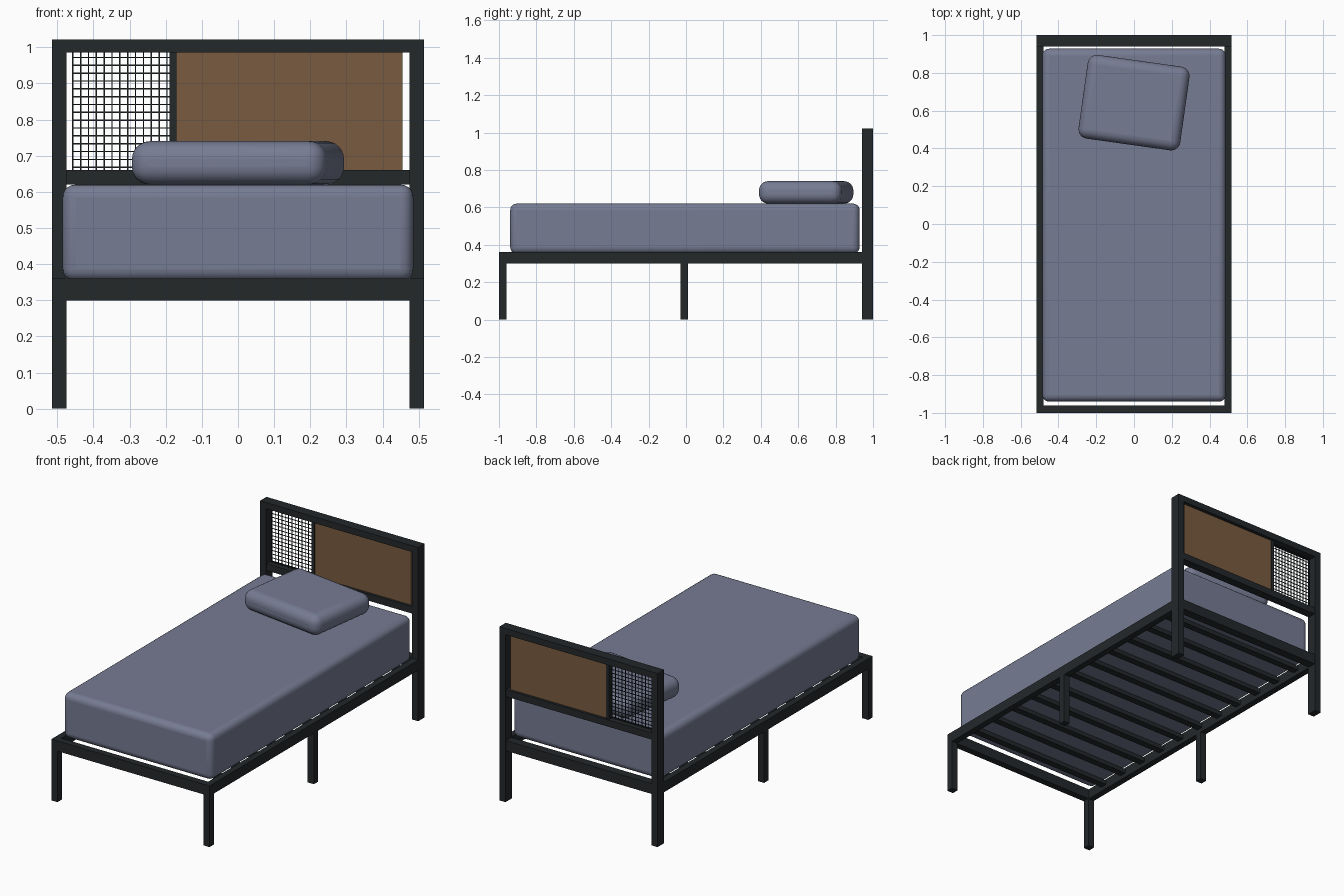
import bpy
import math

if "Cube" in bpy.data.objects:
    bpy.data.objects.remove(bpy.data.objects["Cube"])


def material(name, color):
    m = bpy.data.materials.new(name)
    m.diffuse_color = (*color, 1)
    m.use_nodes = True
    m.node_tree.nodes["Principled BSDF"].inputs["Base Color"].default_value = m.diffuse_color
    return m


METAL = material("dark_metal", (0.017, 0.021, 0.023))
WOOD = material("brown_wood", (0.19, 0.105, 0.05))
FABRIC = material("blue_grey_fabric", (0.18, 0.2, 0.29))


def box(name, x, y, z, mat, bevel=0.0, segments=1, turn=0.0):
    """Box from (min, max) ranges, optionally rounded and turned about z."""
    r = (x, y, z)
    bpy.ops.mesh.primitive_cube_add(size=1, location=[(a + b) / 2 for a, b in r])
    o = bpy.context.object
    o.name = name
    o.scale = [b - a for a, b in r]
    bpy.ops.object.transform_apply(location=False, rotation=False, scale=True)
    o.rotation_euler.z = turn
    o.data.materials.append(mat)
    if bevel:
        m = o.modifiers.new("rounding", 'BEVEL')
        m.width, m.segments = bevel, segments
        if segments > 1:
            bpy.ops.object.shade_smooth_by_angle(angle=math.radians(40))
    return o


W = 0.515   # half width of the frame
P = 0.475   # inner face of the posts

# Legs, posts and side rails, mirrored left and right
for side, s in (("left", -1), ("right", 1)):
    leg_x = sorted((s * W, s * P))
    box(f"front_leg_{side}", leg_x, (-1, -0.96), (0, 0.30), METAL)
    box(f"middle_leg_{side}", leg_x, (-0.03, 0.01), (0, 0.30), METAL)
    box(f"headboard_post_{side}", leg_x, (0.94, 1), (0, 1.022), METAL)
    box(f"side_rail_{side}", sorted((s * W, s * 0.478)), (-1, 0.94), (0.30, 0.36), METAL)

# Cross rails of the base and headboard
box("foot_rail", (-0.478, 0.478), (-1, -0.96), (0.30, 0.36), METAL)
box("head_rail", (-P, P), (0.945, 0.995), (0.30, 0.36), METAL)
box("headboard_lower_rail", (-P, P), (0.945, 0.995), (0.62, 0.66), METAL)
box("headboard_top_rail", (-P, P), (0.94, 1), (0.985, 1.022), METAL)
box("headboard_divider", (-0.19, -0.17), (0.955, 0.985), (0.66, 0.985), METAL)

# Slats under the mattress
for i in range(11):
    y = -0.83 + 0.166 * i
    box(f"slat_{i + 1}", (-0.48, 0.48), (y - 0.02, y + 0.02), (0.325, 0.35), METAL)

# Wooden headboard panel
box("wood_panel", (-0.17, 0.455), (0.96, 0.98), (0.66, 0.985), WOOD)

# Wire mesh panel
T = 0.0018
for i in range(13):
    x = -0.457 + 0.0217 * i
    box(f"mesh_upright_wire_{i + 1}", (x - T, x + T), (0.967, 0.97), (0.66, 0.985), METAL)
for i in range(15):
    z = 0.668 + 0.0217 * i
    box(f"mesh_cross_wire_{i + 1}", (-0.459, -0.19), (0.97, 0.973), (z - T, z + T), METAL)

# Mattress and pillow
box("mattress", (-0.485, 0.485), (-0.94, 0.928), (0.352, 0.62), FABRIC, 0.035, 5)
box("pillow", (-0.272, 0.272), (0.419, 0.866), (0.62, 0.74), FABRIC, 0.05, 6, math.radians(-8))
